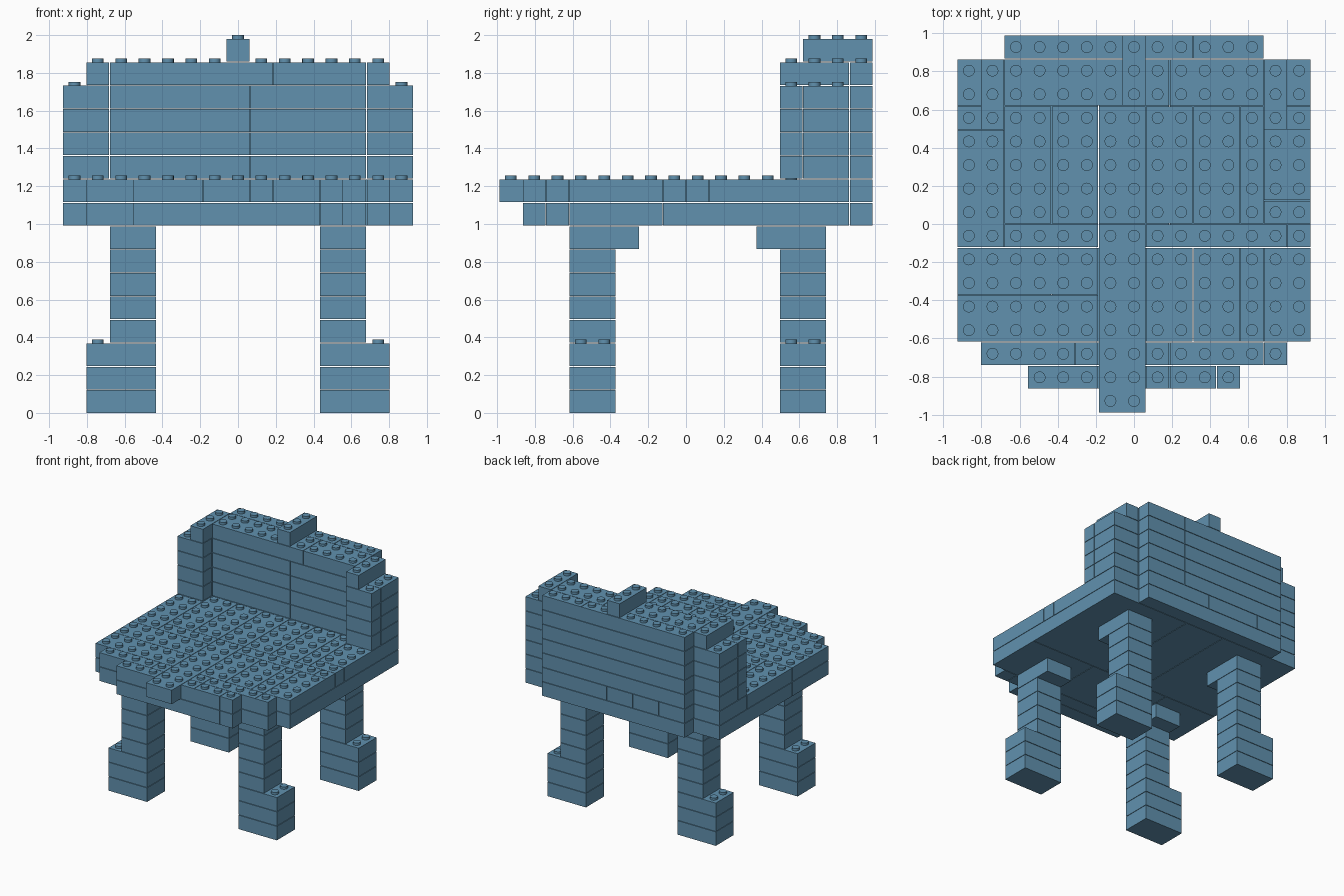
import bpy, bmesh, math
from mathutils import Matrix, Vector

cube = bpy.data.objects.get("Cube")
if cube:
    bpy.data.objects.remove(cube, do_unlink=True)

PITCH, HEIGHT, GAP = 0.1237, 0.124, 0.004
STUD_RADIUS, STUD_HEIGHT = 0.031, 0.02
COLUMNS, ROWS = 15, 16

blue = bpy.data.materials.new("steel_blue")
blue.use_nodes = True
colour = (0.119, 0.285, 0.429, 1)
blue.diffuse_color = colour
blue.node_tree.nodes["Principled BSDF"].inputs["Base Color"].default_value = colour

parts = {}        # part name -> list of bricks
filled = set()    # grid cells taken by bricks


def brick(part, layer, left, right, front, back):
    """Register one brick by its grid edges."""
    parts.setdefault(part, []).append((layer, left, right, front, back))
    for c in range(left, right):
        for r in range(front, back):
            filled.add((c, r, layer))


def course(part, layer, front, back, *edges):
    """Lay a strip of bricks side by side, split at the given columns."""
    for left, right in zip(edges, edges[1:]):
        brick(part, layer, left, right, front, back)


def mirrored(part, layer, left, right, front, back):
    """Lay a brick on the right and its twin on the left."""
    brick("right_" + part, layer, left, right, front, back)
    brick("left_" + part, layer, COLUMNS - right, COLUMNS - left, front, back)


def place(x, y, z):
    return Vector(((x - COLUMNS / 2) * PITCH, (y - ROWS / 2) * PITCH, z * HEIGHT))


def build(part, bricks):
    bm = bmesh.new()
    for layer, left, right, front, back in bricks:
        # Brick body, slightly smaller than its cells to leave seams
        size = Vector(((right - left) * PITCH - GAP, (back - front) * PITCH - GAP, HEIGHT - GAP))
        base = place((left + right) / 2, (front + back) / 2, layer)
        centre = base + Vector((0, 0, size.z / 2))
        bmesh.ops.create_cube(bm, size=1, matrix=Matrix.Translation(centre) @ Matrix.Diagonal(size).to_4x4())
        # Studs only where nothing sits on top
        for c in range(left, right):
            for r in range(front, back):
                if (c, r, layer + 1) in filled:
                    continue
                spot = place(c + 0.5, r + 0.5, layer + 1)
                spot.z += STUD_HEIGHT / 2 - GAP
                bmesh.ops.create_cone(bm, cap_ends=True, segments=16, radius1=STUD_RADIUS,
                                      radius2=STUD_RADIUS, depth=STUD_HEIGHT,
                                      matrix=Matrix.Translation(spot))
    mesh = bpy.data.meshes.new(part)
    bm.to_mesh(mesh)
    bm.free()
    mesh.materials.append(blue)
    obj = bpy.data.objects.new(part, mesh)
    bpy.context.collection.objects.link(obj)
    bpy.ops.object.select_all(action="DESELECT")
    obj.select_set(True)
    bpy.context.view_layer.objects.active = obj
    bpy.ops.object.shade_smooth_by_angle(angle=math.radians(35))


# Legs: wide foot, square post, bracket reaching inward under the seat
for end, row, reach in (("front", 3, (0, 3)), ("back", 12, (-1, 2))):
    leg = end + "_leg"
    for layer in range(3):
        mirrored(leg, layer, 1, 4, row, row + 2)
    for layer in range(3, 7):
        mirrored(leg, layer, 2, 4, row, row + 2)
    mirrored(leg, 7, 2, 4, row + reach[0], row + reach[1])

# Lower seat layer
base = "seat_base"
course(base, 8, 1, 2, 3, 11, 12)
course(base, 8, 2, 3, 1, 13, 14)
course(base, 8, 3, 7, 0, 4, 10, 15)
course(base, 8, 7, 15, 0, 6, 9, 15)
course(base, 8, 15, 16, 2, 13)

# Upper seat layer, stepped at the front with a long middle tongue
seat = "seat_top"
brick(seat, 9, 6, 8, 0, 8)
course(seat, 9, 1, 2, 3, 6)
course(seat, 9, 1, 2, 8, 9, 11, 12)
course(seat, 9, 2, 3, 1, 5, 6)
course(seat, 9, 2, 3, 8, 9, 13, 14)
course(seat, 9, 3, 5, 0, 6)
course(seat, 9, 5, 7, 0, 6)
course(seat, 9, 3, 7, 8, 10, 12, 13, 15)
course(seat, 9, 7, 8, 2, 6)
course(seat, 9, 7, 8, 8, 14, 15)
course(seat, 9, 8, 13, 2, 4, 6, 8, 10, 12, 13)
course(seat, 9, 7, 12, 0, 2)
course(seat, 9, 12, 15, 0, 2)
course(seat, 9, 8, 9, 13, 15)
course(seat, 9, 9, 15, 13, 15)
course(seat, 9, 13, 15, 2, 13)
course(seat, 9, 15, 16, 2, 4, 6, 8, 13)

# Backrest wall with side wings
for layer in range(10, 15):
    split = 9 if layer == 14 else 8
    course("backrest", layer, 13, 15, 2, split, 13)
    course("backrest", layer, 15, 16, 2, 10, 13)
    if layer < 14:
        mirrored("wing", layer, 0, 2, 12, 13)
        mirrored("wing", layer, 0, 2, 13, 15)
    else:
        mirrored("wing", layer, 1, 2, 12, 15)

# Single brick on top of the backrest
brick("top_crest", 15, 7, 8, 13, 16)

for part, bricks in parts.items():
    build(part, bricks)
